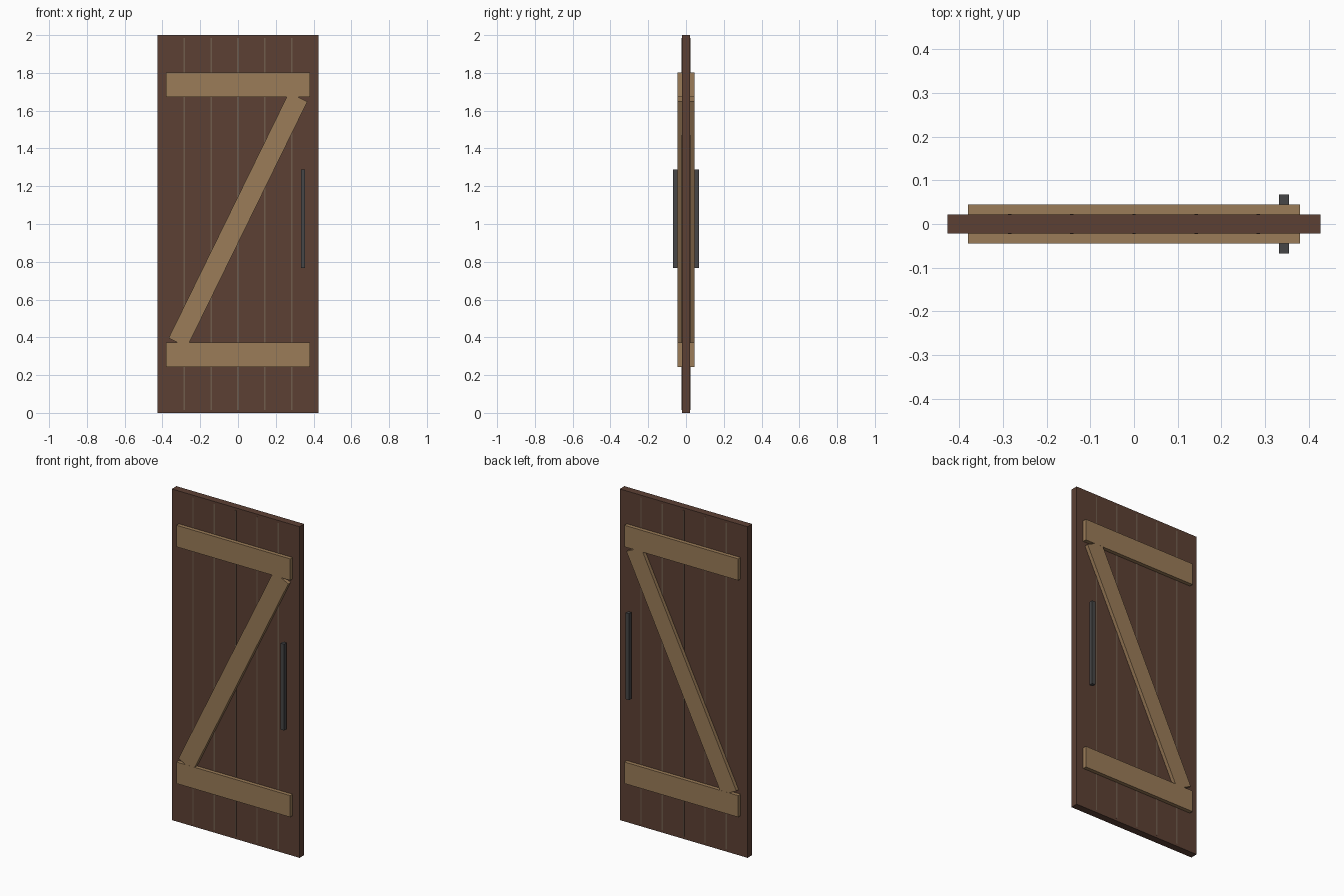
import bpy
import math

if "Cube" in bpy.data.objects:
    bpy.data.objects.remove(bpy.data.objects["Cube"])


def lin(c):
    c /= 255
    return c / 12.92 if c <= 0.04045 else ((c + 0.055) / 1.055) ** 2.4


def material(name, r, g, b):
    m = bpy.data.materials.new(name)
    m.diffuse_color = (lin(r), lin(g), lin(b), 1)
    m.use_nodes = True
    m.node_tree.nodes["Principled BSDF"].inputs["Base Color"].default_value = m.diffuse_color
    return m


DARK = material("dark wood", 92, 64, 52)
LIGHT = material("light wood", 155, 124, 88)
SEAM = material("plank seam", 112, 92, 76)
IRON = material("iron", 70, 70, 71)


def box(name, centre, size, mat, tilt=0):
    bpy.ops.mesh.primitive_cube_add(size=1, location=centre, rotation=(0, tilt, 0))
    ob = bpy.context.object
    ob.name = name
    ob.scale = size
    bpy.ops.object.transform_apply(location=False, rotation=False, scale=True)
    ob.data.materials.append(mat)
    return ob


# Door slab
box("door_slab", (0, 0, 1), (0.854, 0.044, 2), DARK)

# Same fittings on the front and back faces
for side, s in (("front", -1), ("back", 1)):
    # Thin seams between the planks
    for i in range(5):
        box(f"{side}_seam_{i + 1}", ((i - 2) * 0.1425, s * 0.0215, 1),
            (0.008, 0.003, 1.97), SEAM)
    # Horizontal rails
    for label, z in (("lower", 0.307), ("upper", 1.737)):
        box(f"{side}_{label}_rail", (0, s * 0.033, z), (0.76, 0.024, 0.13), LIGHT)
    # Diagonal brace
    box(f"{side}_brace", (0, s * 0.0328, 1.022), (0.109, 0.0236, 1.447),
        LIGHT, math.radians(26.1))
    # Pull handle, standing off from the slab
    box(f"{side}_handle", (0.344, s * 0.0565, 1.028), (0.023, 0.023, 0.522), IRON)
